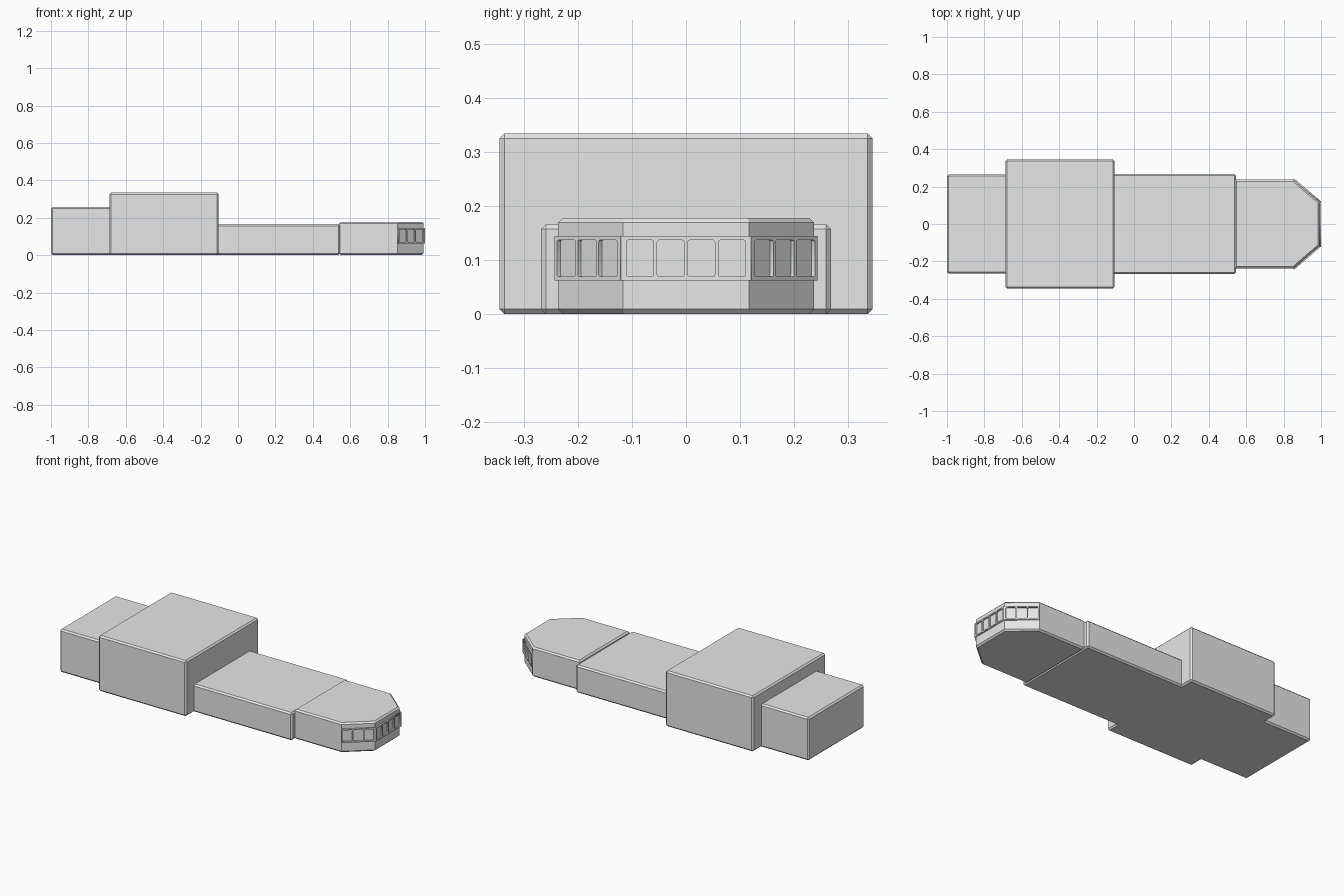
import bpy, bmesh, math
from mathutils import Matrix, Vector

cube = bpy.data.objects.get("Cube")
if cube:
    bpy.data.objects.remove(cube, do_unlink=True)

grey = bpy.data.materials.new("plain_grey")
grey.use_nodes = True
COLOUR = (0.8, 0.8, 0.8, 1)
grey.diffuse_color = COLOUR
grey.node_tree.nodes["Principled BSDF"].inputs["Base Color"].default_value = COLOUR

CHAMFER = 0.009


def add_object(name, mesh):
    ob = bpy.data.objects.new(name, mesh)
    bpy.context.collection.objects.link(ob)
    mesh.materials.clear()
    mesh.materials.append(grey)
    return ob


def prism(name, outline, height, flat_only=False):
    """Upright prism with chamfered edges; flat_only leaves the corners sharp."""
    bm = bmesh.new()
    base = bm.faces.new([bm.verts.new((x, y, 0)) for x, y in outline])
    top = bmesh.ops.extrude_face_region(bm, geom=[base])
    verts = [v for v in top["geom"] if isinstance(v, bmesh.types.BMVert)]
    bmesh.ops.translate(bm, verts=verts, vec=(0, 0, height))
    bmesh.ops.recalc_face_normals(bm, faces=bm.faces)
    edges = [e for e in bm.edges
             if not flat_only or abs(e.verts[0].co.z - e.verts[1].co.z) < 1e-5]
    bmesh.ops.bevel(bm, geom=edges, offset=CHAMFER, segments=1,
                    affect='EDGES', clamp_overlap=True)
    mesh = bpy.data.meshes.new(name)
    bm.to_mesh(mesh)
    bm.free()
    return add_object(name, mesh)


def block(name, x0, x1, half, height):
    return prism(name, [(x0, -half), (x1, -half), (x1, half), (x0, half)], height)


# Hull blocks from back to front
block("rear_block", -1.0, -0.66, 0.265, 0.258)
block("main_block", -0.687, -0.104, 0.345, 0.334)
block("middle_block", -0.13, 0.545, 0.268, 0.166)

# Nose with angled cheeks
SHOULDER, TIP = (0.852, 0.237), (0.992, 0.117)
right_side = [(0.54, -SHOULDER[1]), (SHOULDER[0], -SHOULDER[1]), (TIP[0], -TIP[1])]
left_side = [(x, -y) for x, y in reversed(right_side)]
prism("nose", right_side + left_side, 0.178, flat_only=True)

# Window frames: thin plates with rounded openings
PLATE, SILL, HEAD = 0.008, 0.062, 0.144
POST, RADIUS = 0.007, 0.004


def rounded(x0, x1, z0, z1, r):
    points = []
    for i, (cx, cz) in enumerate([(x1 - r, z1 - r), (x0 + r, z1 - r),
                                  (x0 + r, z0 + r), (x1 - r, z0 + r)]):
        for step in range(3):
            a = math.pi / 2 * (i + step / 2)
            points.append((cx + r * math.cos(a), cz + r * math.sin(a)))
    return points


def window_frame(name, start, end, panes, grow_start, grow_end):
    p, q = Vector((*start, 0)), Vector((*end, 0))
    length = (q - p).length
    along, up = (q - p).normalized(), Vector((0, 0, 1))
    out = along.cross(up)
    x0, x1 = -grow_start, length + grow_end
    loops = [[(x0, SILL), (x1, SILL), (x1, HEAD), (x0, HEAD)]]
    pitch = (length - POST) / panes
    for i in range(panes):
        left = POST + i * pitch
        loops.append(rounded(left, left + pitch - POST,
                             SILL + POST, HEAD - POST, RADIUS))
    curve = bpy.data.curves.new(name, 'CURVE')
    curve.dimensions = '2D'
    curve.fill_mode = 'BOTH'
    curve.extrude = PLATE / 2
    for loop in loops:
        spline = curve.splines.new('POLY')
        spline.points.add(len(loop) - 1)
        for point, (x, z) in zip(spline.points, loop):
            point.co = (x, z, 0, 1)
        spline.use_cyclic_u = True
    temp = bpy.data.objects.new(name + "_outline", curve)
    bpy.context.collection.objects.link(temp)
    mesh = bpy.data.meshes.new_from_object(
        temp.evaluated_get(bpy.context.evaluated_depsgraph_get()))
    bpy.data.objects.remove(temp, do_unlink=True)
    frame = Matrix((along, up, out)).transposed().to_4x4()
    frame.translation = p + out * PLATE / 2
    mesh.transform(frame)
    add_object(name, mesh)


MITRE = 0.0036
mirror = lambda point: (point[0], -point[1])
window_frame("front_window_frame", mirror(TIP), TIP, 4, MITRE, MITRE)
window_frame("left_window_frame", TIP, SHOULDER, 3, MITRE, 0)
window_frame("right_window_frame", mirror(SHOULDER), mirror(TIP), 3, 0, MITRE)
